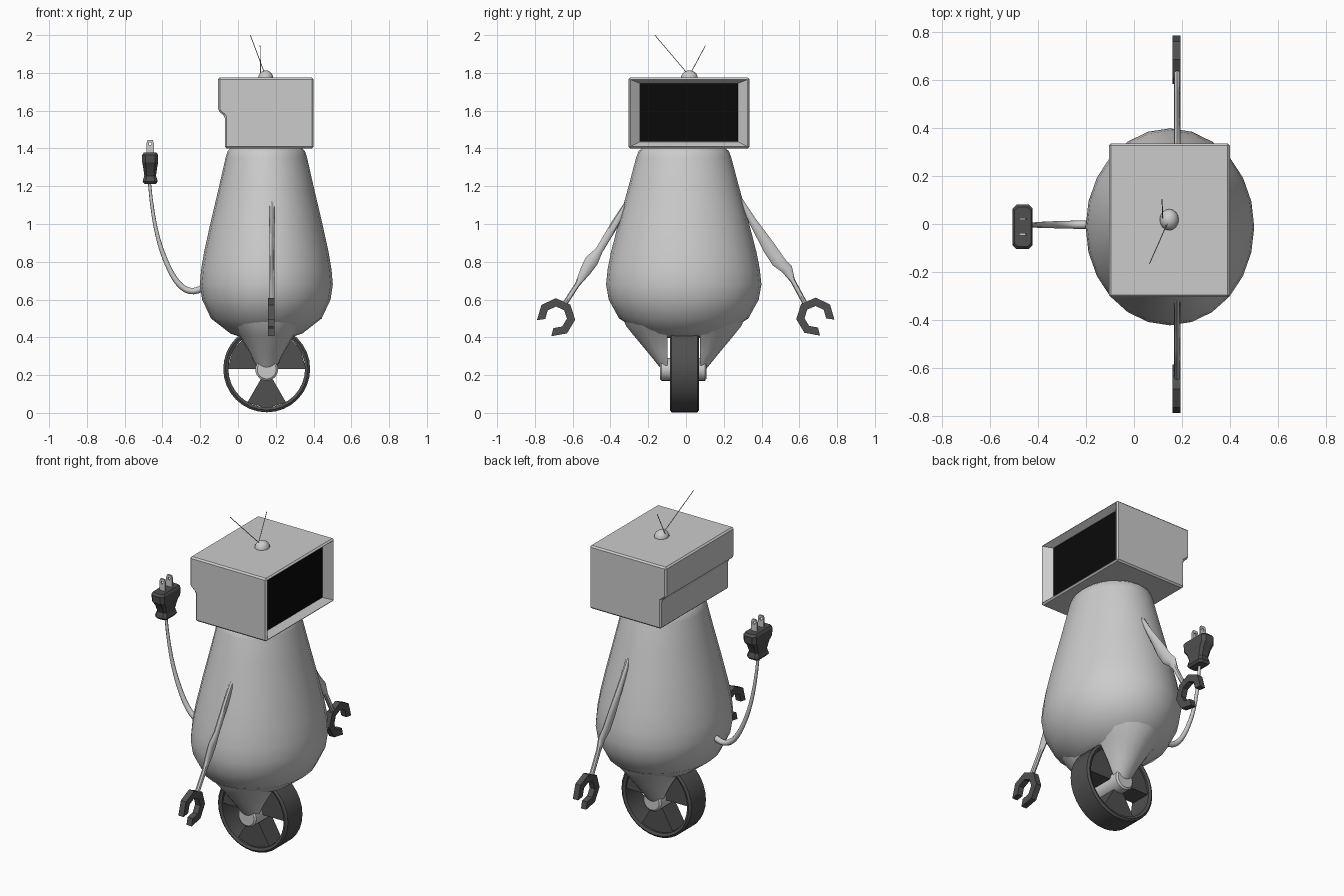
import bpy, bmesh
from math import sin, cos, pi, radians
from mathutils import Vector

if "Cube" in bpy.data.objects:
    bpy.data.objects.remove(bpy.data.objects["Cube"])

CX, CY = 0.152, -0.012


def material(name, v):
    m = bpy.data.materials.new(name)
    m.diffuse_color = (v, v, v, 1)
    m.use_nodes = True
    m.node_tree.nodes["Principled BSDF"].inputs["Base Color"].default_value = m.diffuse_color
    return m


DARK, BLACK = material("dark_rubber", 0.08), material("screen_black", 0.003)


def finish(name, bm, mat=None, angle=35):
    bmesh.ops.recalc_face_normals(bm, faces=bm.faces)
    me = bpy.data.meshes.new(name)
    bm.to_mesh(me)
    bm.free()
    ob = bpy.data.objects.new(name, me)
    bpy.context.collection.objects.link(ob)
    if mat:
        me.materials.append(mat)
    bpy.ops.object.select_all(action='DESELECT')
    ob.select_set(True)
    bpy.context.view_layer.objects.active = ob
    if angle:
        bpy.ops.object.shade_smooth_by_angle(angle=radians(angle))
    return ob


def loft(name, rings, mat=None, angle=35, closed=False):
    """Skin a list of rings (equal point counts), capping the ends unless closed."""
    bm = bmesh.new()
    rs = [[bm.verts.new(p) for p in r] for r in rings]
    n = len(rs[0])
    for a, b in zip(rs, rs[1:] + rs[:1] if closed else rs[1:]):
        for i in range(n):
            j = (i + 1) % n
            bm.faces.new((a[i], a[j], b[j], b[i]))
    if not closed:
        bm.faces.new(rs[0])
        bm.faces.new(rs[-1])
    return finish(name, bm, mat, angle)


def ellipse(x, y, z, rx, ry, n=20):
    return [(x + rx * cos(2 * pi * i / n), y + ry * sin(2 * pi * i / n), z) for i in range(n)]


def disc(y, r, n=24, z=0.23):
    return [(CX + r * cos(2 * pi * i / n), y, z + r * sin(2 * pi * i / n)) for i in range(n)]


def box(name, lo, hi, mat=None):
    return loft(name, [[(lo[0], lo[1], z), (hi[0], lo[1], z), (hi[0], hi[1], z), (lo[0], hi[1], z)]
                       for z in (lo[2], hi[2])], mat, 0)


# Pear-shaped body, oval in plan
body = [(1.405, .185), (1.385, .205), (1.35, .216), (1.2, .25), (1.0, .297), (.85, .33), (.76, .345),
        (.68, .352), (.6, .34), (.5, .293), (.42, .19), (.40, .13), (.395, .03)]
loft("body", [ellipse(CX - .002, CY, z, r, r * 1.168, 24) for z, r in body], angle=50)

# Tapered fork legs either side of the wheel
for s, side in ((-1, "front"), (1, "rear")):
    rings = []
    for z, w, out in ((.52, .24, .33), (.46, .19, .305), (.41, .145, .265), (.32, .09, .19),
                      (.24, .052, .125), (.21, .03, .105)):
        rings.append([(CX + w * cos(pi * i / 10), CY + s * (.085 + (out - .085) * sin(pi * i / 10)), z)
                      for i in range(11)])
    loft("fork_leg_" + side, rings, angle=50)

# Wheel: tyre ring, three wedge spokes, axle
WZ, R = .233, .23
sect = [(.203, -.07), (.203, .07), (.218, .077), (R, .068), (R, -.068), (.218, -.077)]
loft("tyre", [[(CX + r * cos(2 * pi * i / 32), CY + .004 + y, WZ + r * sin(2 * pi * i / 32)) for r, y in sect]
              for i in range(32)], DARK, closed=True)
for k in range(3):
    a, b = radians(120 * k), radians(120 * k + 60)
    pts = [(.02, a), (.207, a), (.207, (a + b) / 2), (.207, b), (.02, b)]
    loft("spoke_%d" % (k + 1), [[(CX + r * cos(t), CY + .004 + y, WZ + r * sin(t)) for r, t in pts]
                                for y in (-.06, .06)], DARK, 0)
loft("axle", [disc(-.138, .05), disc(-.13, .06), disc(.1, .06), disc(.108, .05)])

# Head box with stepped back and recessed front opening
bm = bmesh.new()
prof = [(-.105, 1.775), (.40, 1.775), (.40, 1.40), (-.07, 1.40), (-.07, 1.57), (-.105, 1.60)]
f = bm.faces.new([bm.verts.new((x, -.305, z)) for x, z in prof])
ext = bmesh.ops.extrude_face_region(bm, geom=[f])
bmesh.ops.translate(bm, vec=(0, .642, 0), verts=[v for v in ext["geom"] if isinstance(v, bmesh.types.BMVert)])
bmesh.ops.recalc_face_normals(bm, faces=bm.faces)
bmesh.ops.bevel(bm, geom=bm.edges[:], offset=.009, segments=1, affect='EDGES')
bm.normal_update()
front = max((f for f in bm.faces if f.normal.x > .99), key=lambda f: f.calc_area())
bmesh.ops.inset_region(bm, faces=[front], thickness=.002)
bmesh.ops.inset_region(bm, faces=[front], thickness=.03)
for v in front.verts:
    v.co = (.36, .275 if v.co.y > 0 else -.245, 1.745 if v.co.z > 1.6 else 1.435)
finish("head", bm, angle=0)
box("screen", (.355, -.244, 1.436), (.363, .274, 1.744), BLACK)

# Aerial knob and two wires
bm = bmesh.new()
bmesh.ops.create_uvsphere(bm, u_segments=16, v_segments=10, radius=.04)
for v in bm.verts:
    v.co = Vector((v.co.x, v.co.y * 1.12, v.co.z)) + Vector((.147, .018, 1.773))
finish("aerial_knob", bm, angle=60)


def tube(name, pts, radii, bevel, spline='POLY'):
    cu = bpy.data.curves.new(name, 'CURVE')
    cu.dimensions = '3D'
    cu.bevel_depth = bevel
    cu.bevel_resolution = 2
    cu.use_fill_caps = True
    sp = cu.splines.new(spline)
    sp.points.add(len(pts) - 1)
    for p, co, r in zip(sp.points, pts, radii):
        p.co = (*co, 1)
        p.radius = r
    if spline == 'NURBS':
        sp.order_u, sp.use_endpoint_u, sp.resolution_u = 4, True, 4
    cu.bevel_mode = 'ROUND'
    ob = bpy.data.objects.new(name, cu)
    bpy.context.collection.objects.link(ob)


tube("aerial_wire_long", [(.14, .005, 1.8), (.065, -.165, 2.0)], (1, 1), .002)
tube("aerial_wire_short", [(.12, .02, 1.79), (.117, .103, 1.945)], (1, 1), .002)


# Arms with diamond elbows
def arm(name, pts):
    d = (Vector(pts[-1][:2]) - Vector(pts[0][:2])).normalized()
    rings = [[(.18 + .014 * cos(pi * i / 4), y - d.y * w * sin(pi * i / 4), z + d.x * w * sin(pi * i / 4))
              for i in range(8)] for y, z, w in pts]
    loft(name, rings, angle=40)


arm("arm_front", [(-.295, 1.145, .008), (-.37, 1.01, .021), (-.46, .86, .02), (-.50, .805, .036),
                  (-.53, .755, .03), (-.575, .68, .013), (-.65, .565, .013)])
arm("arm_rear", [(.275, 1.155, .008), (.35, 1.02, .02), (.44, .875, .035), (.49, .80, .036),
                 (.535, .76, .03), (.565, .70, .013), (.63, .58, .013)])


# Open C-shaped claws
def claw(name, cy, cz, s):
    rings = []
    for i in range(7):
        a = radians(188 - 292 * i / 6)
        rings.append([(.177 + x, cy + s * r * cos(a), cz + r * sin(a))
                      for r, x in ((.058, -.017), (.102, -.017), (.102, .017), (.058, .017))])
    loft(name, rings, DARK, 0)


claw("claw_front", -.688, .505, 1)
claw("claw_rear", .685, .508, -1)

# Tail cord and two-pin plug
tube("cord", [(-.17, -.003, .675), (-.22, -.003, .635), (-.30, -.003, .64), (-.39, -.003, .80),
              (-.45, -.005, 1.0), (-.47, -.01, 1.23)], (1.1, 1.1, 1, .8, .6, .5), .016, 'NURBS')
PX, PY = -.465, -.012


def plug_ring(z, a, b):
    c = .4 * a
    return [(PX + x, PY + y, z) for x, y in ((a, b - c), (a - c, b), (c - a, b), (-a, b - c),
                                             (-a, c - b), (c - a, -b), (a - c, -b), (a, c - b))]


loft("plug", [plug_ring(*r) for r in ((1.212, .03, .05), (1.225, .04, .062), (1.24, .036, .058),
                                      (1.255, .031, .052), (1.30, .037, .07), (1.325, .042, .09),
                                      (1.365, .042, .093), (1.378, .034, .082))], DARK, 30)

# Flat pins with a round hole near the tip: octagonal hole framed by a matching outline
for k, y in ((1, -.043), (2, .021)):
    hole = [(.008 * cos(pi / 8 + pi * i / 4), 1.425 + .008 * sin(pi / 8 + pi * i / 4)) for i in range(8)]
    edge = [(.019, 1.43), (.013, 1.446), (-.013, 1.446), (-.019, 1.43),
            (-.019, 1.41), (-.019, 1.37), (.019, 1.37), (.019, 1.41)]
    loft("plug_pin_%d" % k, [[(PX + p[0], y + t, p[1]) for p, t in ((o, -.005), (o, .005), (h, .005), (h, -.005))]
                             for o, h in zip(edge, hole)], None, 0, closed=True)
